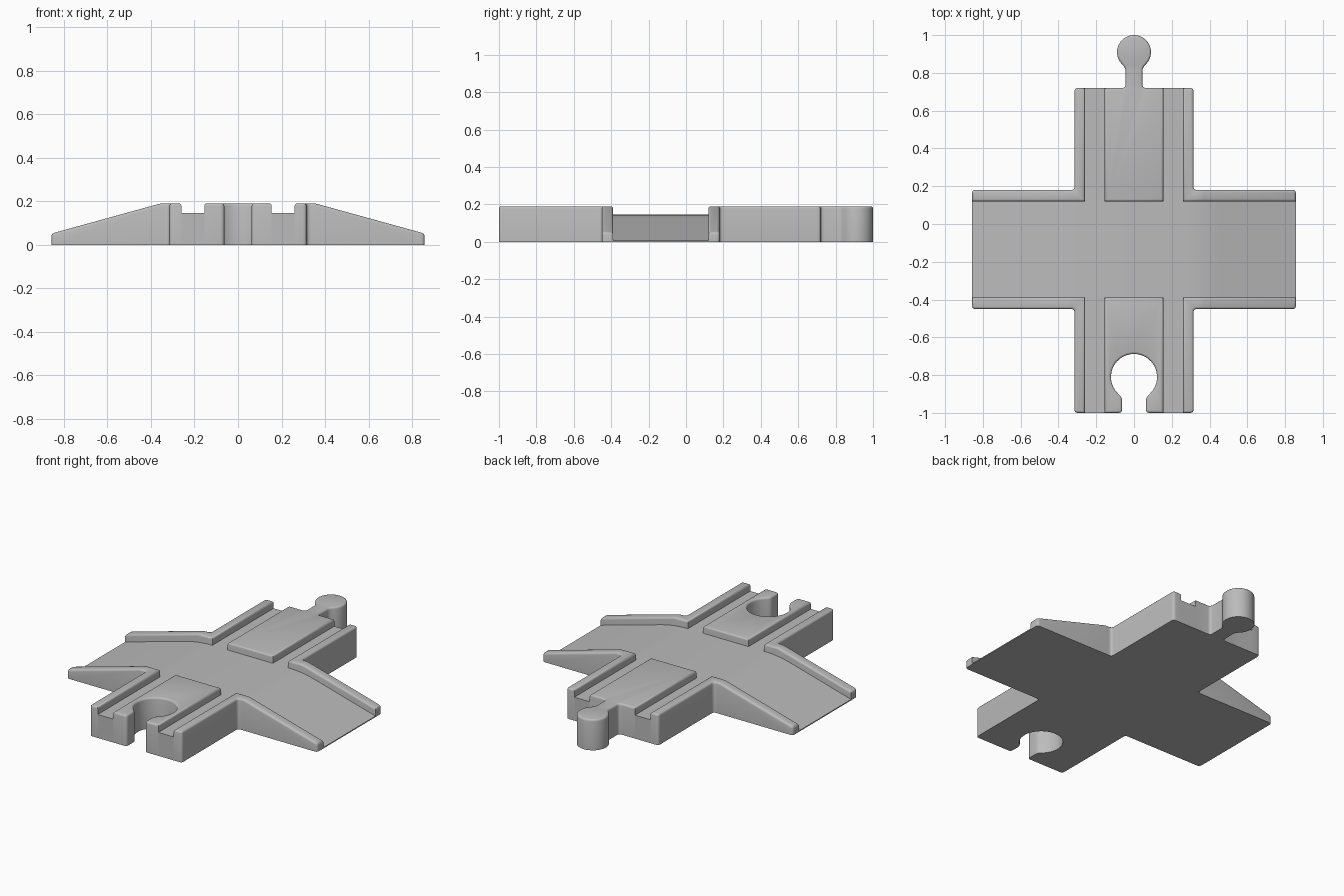
import bpy, bmesh, math

cube = bpy.data.objects.get("Cube")
if cube:
    bpy.data.objects.remove(cube, do_unlink=True)

# Main dimensions
TOP, FLOOR = 0.19, 0.145
RAIL_OUT, RAIL_IN, PLATE = 0.315, 0.26, 0.155
RAMP_END, SLOPE, CREST = 0.857, 0.276, 0.355
BACK = dict(inner=0.12, outer=0.18, end=0.72)
FRONT = dict(inner=-0.39, outer=-0.45, end=-1.0)

grey = bpy.data.materials.new("light grey plastic")
grey.use_nodes = True
colour = (0.5, 0.5, 0.5, 1)
grey.diffuse_color = colour
grey.node_tree.nodes["Principled BSDF"].inputs["Base Color"].default_value = colour


def rounded(corners, steps=4):
    """Outline from (x, y, cut) corners, each softened by its cut length."""
    out = []
    for i, (x, y, cut) in enumerate(corners):
        if cut == 0:
            out.append((x, y))
            continue
        ends = []
        for nx, ny, _ in (corners[i - 1], corners[(i + 1) % len(corners)]):
            d = math.hypot(nx - x, ny - y)
            ends.append((x + (nx - x) * cut / d, y + (ny - y) * cut / d))
        (ax, ay), (bx, by) = ends
        for s in range(steps + 1):
            t = s / steps
            u = 1 - t
            out.append((u * u * ax + 2 * u * t * x + t * t * bx,
                        u * u * ay + 2 * u * t * y + t * t * by))
    return out


def arc(cy, radius, gap, steps=28):
    """Circle points around (0, cy), leaving a gap (degrees each side) towards -y."""
    result = []
    for i in range(steps + 1):
        a = math.radians(gap + (360 - 2 * gap) * i / steps - 90)
        result.append((radius * math.cos(a), cy + radius * math.sin(a), 0))
    return result


def drop(x, half):
    """How far the ramp has fallen at x, with a softened crest."""
    d = abs(x) - CREST
    if d <= -half:
        return 0
    if d >= half:
        return SLOPE * d
    return SLOPE * (d + half) ** 2 / (4 * half)


def block(name, outline, top, crest=0, bevel=0):
    """Extrude an outline; optionally slope the ends and round the top rim."""
    bm = bmesh.new()
    base = bm.faces.new([bm.verts.new((x, y, 0)) for x, y in outline])
    ext = bmesh.ops.extrude_face_region(bm, geom=[base])
    for v in ext["geom"]:
        if isinstance(v, bmesh.types.BMVert):
            v.co.z = top
    if crest:
        for side in (-1, 1):
            for i in range(7):
                x = side * (CREST + crest * (i / 3 - 1))
                bmesh.ops.bisect_plane(bm, geom=bm.verts[:] + bm.edges[:] + bm.faces[:],
                                       plane_co=(x, 0, 0), plane_no=(1, 0, 0), dist=1e-5)
        for v in bm.verts:
            if v.co.z > top / 2:
                v.co.z = top - drop(v.co.x, crest)
    bmesh.ops.recalc_face_normals(bm, faces=bm.faces)
    if bevel:
        rim = []
        for e in bm.edges:
            slant = sorted(f.normal.z for f in e.link_faces)
            if len(slant) == 2 and abs(slant[0]) < 0.1 and slant[1] > 0.5:
                rim.append(e)
        bmesh.ops.bevel(bm, geom=rim, offset=bevel, segments=3, profile=0.5,
                        affect="EDGES", clamp_overlap=False)
    mesh = bpy.data.meshes.new(name)
    bm.to_mesh(mesh)
    bm.free()
    mesh.materials.append(grey)
    obj = bpy.data.objects.new(name, mesh)
    bpy.context.collection.objects.link(obj)
    bpy.ops.object.select_all(action="DESELECT")
    obj.select_set(True)
    bpy.context.view_layer.objects.active = obj
    bpy.ops.object.shade_smooth_by_angle(angle=math.radians(35))
    return obj


def rect(x0, x1, y0, y1):
    return [(x0, y0), (x1, y0), (x1, y1), (x0, y1)]


# Crossing road with ramps to both sides
block("road", rect(-RAMP_END, RAMP_END, FRONT["inner"], BACK["inner"]), FLOOR, crest=0.09)

# Corner curbs running into the outer rails, and the wheel groove floors
for end_name, e in (("back", BACK), ("front", FRONT)):
    for side_name, s in (("left", 1), ("right", -1)):
        corners = [(RAIL_IN, e["inner"], 0), (RAMP_END, e["inner"], 0),
                   (RAMP_END, e["outer"], 0.018), (RAIL_OUT, e["outer"], 0.018),
                   (RAIL_OUT, e["end"], 0.018), (RAIL_IN, e["end"], 0)]
        block(f"{end_name}_{side_name}_curb", rounded([(s * x, y, c) for x, y, c in corners]),
              TOP, crest=0.015, bevel=0.012)
        block(f"{end_name}_{side_name}_groove_floor",
              rect(s * PLATE, s * RAIL_IN, e["inner"], e["end"]), FLOOR)

# Back centre plate with the connector peg
peg = ([(-PLATE, 0.72, 0), (-PLATE, 0.12, 0), (PLATE, 0.12, 0), (PLATE, 0.72, 0),
        (0.045, 0.72, 0.018), (0.045, 0.825, 0.015)]
       + arc(0.91, 0.09, 48)
       + [(-0.045, 0.825, 0.015), (-0.045, 0.72, 0.018)])
block("back_plate_with_peg", rounded(peg), TOP, bevel=0.012)

# Front centre plate with the connector socket
socket = ([(-PLATE, -1, 0), (-PLATE, -0.39, 0), (PLATE, -0.39, 0), (PLATE, -1, 0),
           (0.063, -1, 0.018), (0.063, -0.92, 0.015)]
          + arc(-0.81, 0.122, 44)
          + [(-0.063, -0.92, 0.015), (-0.063, -1, 0.018)])
block("front_plate_with_socket", rounded(socket), TOP, bevel=0.012)
